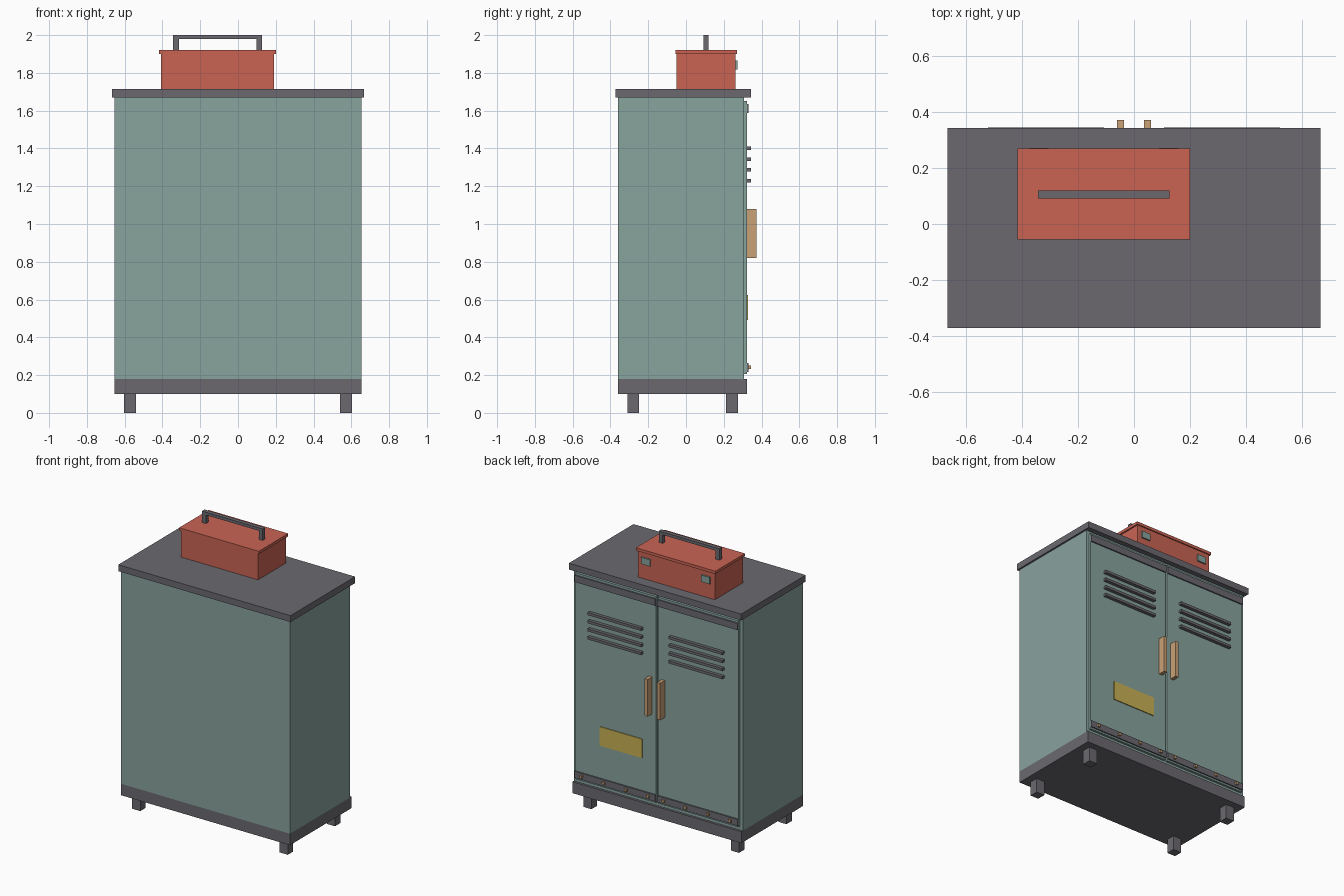
import bpy, bmesh

if "Cube" in bpy.data.objects:
    bpy.data.objects.remove(bpy.data.objects["Cube"])


def material(name, rgb):
    lin = [((c / 255 + 0.055) / 1.055) ** 2.4 for c in rgb]
    m = bpy.data.materials.new(name)
    m.diffuse_color = (*lin, 1)
    m.use_nodes = True
    m.node_tree.nodes["Principled BSDF"].inputs["Base Color"].default_value = m.diffuse_color
    return m


TEAL = material("teal paint", (136, 163, 157))
GREY = material("dark grey metal", (107, 105, 111))
RED = material("red paint", (202, 100, 84))
TAN = material("tan wood", (202, 161, 118))
GOLD = material("brass plate", (200, 178, 85))


def box(name, x, y, z, mat):
    """Box from (min, max) ranges on each axis."""
    bm = bmesh.new()
    bmesh.ops.create_cube(bm, size=1)
    for v in bm.verts:
        v.co = [r[0] if c < 0 else r[1] for c, r in zip(v.co, (x, y, z))]
    me = bpy.data.meshes.new(name)
    bm.to_mesh(me)
    bm.free()
    me.materials.append(mat)
    ob = bpy.data.objects.new(name, me)
    bpy.context.collection.objects.link(ob)
    return ob


def side_range(s, a, b):
    """Range a..b on the +x side, mirrored when s is -1."""
    return (a, b) if s > 0 else (-b, -a)


# Cabinet carcass
box("cabinet_body", (-0.655, 0.655), (-0.36, 0.306), (0.18, 1.67), TEAL)
box("plinth", (-0.655, 0.655), (-0.36, 0.322), (0.10, 0.18), GREY)
box("worktop", (-0.667, 0.667), (-0.372, 0.343), (1.67, 1.715), GREY)

for s, side in ((1, "left"), (-1, "right")):
    # Feet
    for y, place in (((-0.31, -0.25), "front"), ((0.212, 0.275), "back")):
        box(f"{place}_{side}_foot", side_range(s, 0.54, 0.603), y, (0, 0.10), GREY)

    # Door with top and bottom rails
    door_x = side_range(s, 0.007, 0.632)
    box(f"{side}_door", door_x, (0.306, 0.322), (0.205, 1.65), TEAL)
    box(f"{side}_top_rail", door_x, (0.322, 0.331), (1.588, 1.635), GREY)
    box(f"{side}_bottom_rail", door_x, (0.322, 0.331), (0.217, 0.263), GREY)

    # Studs on the bottom rail
    for i in range(4):
        cx = 0.06 + i * 0.172
        box(f"{side}_stud_{i + 1}", side_range(s, cx - 0.009, cx + 0.009),
            (0.331, 0.344), (0.232, 0.25), TAN)

    # Ventilation louvres
    for i in range(4):
        cz = 1.23 + i * 0.0567
        box(f"{side}_louvre_{i + 1}", side_range(s, 0.107, 0.522),
            (0.322, 0.345), (cz - 0.009, cz + 0.009), GREY)

    # Door handle
    box(f"{side}_door_handle", side_range(s, 0.036, 0.061),
        (0.322, 0.372), (0.82, 1.08), TAN)

# Label plate
box("label_plate", (0.11, 0.44), (0.322, 0.328), (0.492, 0.625), GOLD)

# Toolbox on the worktop
box("toolbox_body", (-0.407, 0.19), (-0.05, 0.262), (1.715, 1.90), RED)
box("toolbox_lid", (-0.417, 0.2), (-0.056, 0.27), (1.90, 1.92), RED)
box("toolbox_grip", (-0.343, 0.127), (0.092, 0.12), (1.98, 2.0), GREY)
for s, side in ((1, "left"), (-1, "right")):
    post = -0.108 + s * 0.22
    latch = -0.108 + s * 0.232
    box(f"toolbox_{side}_post", (post - 0.015, post + 0.015), (0.092, 0.12), (1.92, 1.98), GREY)
    box(f"toolbox_{side}_latch", (latch - 0.034, latch + 0.034), (0.262, 0.272), (1.818, 1.865), TEAL)
